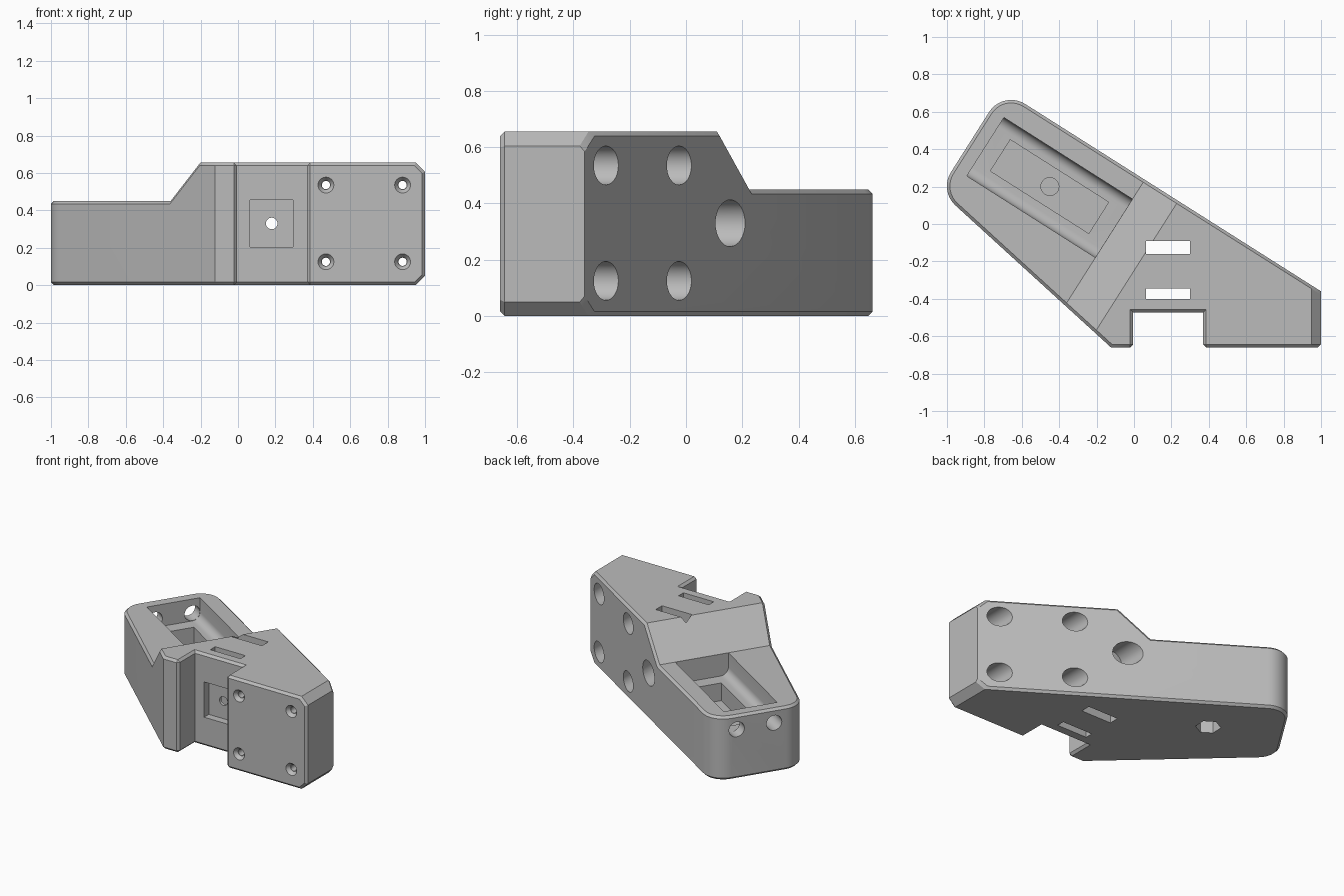
import bpy, bmesh
from math import sin, cos, radians
from mathutils import Vector

old = bpy.data.objects.get("Cube")
if old:
    bpy.data.objects.remove(old)

grey = bpy.data.materials.new("plain_grey")
grey.use_nodes = True
colour = (0.5, 0.5, 0.5, 1)
grey.diffuse_color = colour
grey.node_tree.nodes["Principled BSDF"].inputs["Base Color"].default_value = colour

# The arm axis u is turned away from x; v points across the arm to the back
TURN = radians(-32.4)


def arm(u, v, z):
    return Vector((u * cos(TURN) - v * sin(TURN), u * sin(TURN) + v * cos(TURN), z))


def plan(x, y, z):
    return Vector((x, y, z))


def along_y(x, z, y):
    return Vector((x, y, z))


def along_u(v, z, u):
    return arm(u, v, z)


def along_v(u, z, v):
    return arm(u, v, z)


def arc(cx, cy, r, start, end, steps):
    angles = [radians(start + (end - start) * i / steps) for i in range(steps + 1)]
    return [(cx + r * cos(a), cy + r * sin(a)) for a in angles]


def circle(cx, cy, r, n=32):
    return arc(cx, cy, r, 0, 360, n)[:-1]


def rect(x0, x1, y0, y1):
    return [(x0, y0), (x1, y0), (x1, y1), (x0, y1)]


def prism(name, place, start, h0, h1, end=None):
    """Solid between two matching profiles at heights h0 and h1."""
    bm = bmesh.new()
    a = [bm.verts.new(place(*p, h0)) for p in start]
    b = [bm.verts.new(place(*p, h1)) for p in (end or start)]
    bm.faces.new(a)
    bm.faces.new(b)
    n = len(a)
    for i in range(n):
        bm.faces.new((a[i], a[(i + 1) % n], b[(i + 1) % n], b[i]))
    bmesh.ops.recalc_face_normals(bm, faces=bm.faces)
    mesh = bpy.data.meshes.new(name)
    bm.to_mesh(mesh)
    bm.free()
    obj = bpy.data.objects.new(name, mesh)
    bpy.context.collection.objects.link(obj)
    mesh.materials.append(grey)
    return obj


def cut(place, start, h0, h1, end=None):
    cutter = prism("cutter", place, start, h0, h1, end)
    cutter.hide_render = True
    mod = body.modifiers.new("cut", "BOOLEAN")
    mod.operation = "DIFFERENCE"
    mod.solver = "EXACT"
    mod.object = cutter
    bpy.context.view_layer.objects.active = body
    bpy.ops.object.modifier_apply(modifier=mod.name)
    bpy.data.objects.remove(cutter)


# Angled body with rounded arm end and a notch in the front
H, LOW = 0.655, 0.45
NOTCH = (-0.005, 0.37)
corners = arc(-0.835, 0.09, 0.14, 90, 180, 10) + arc(-0.835, -0.29, 0.14, 180, 259, 9)
outline = [tuple(arm(u, v, 0).xy) for u, v in corners]
outline += [(-0.123, -0.66), (NOTCH[0], -0.66), (NOTCH[0], -0.473),
            (NOTCH[1], -0.473), (NOTCH[1], -0.66), (1, -0.66), (1, -0.36)]
body = prism("angled_bracket", plan, outline, 0, H)

# Lowered arm with sloping step
cut(along_v, [(-1.3, LOW), (-0.078, LOW), (0.232, LOW + 0.3), (-1.3, LOW + 0.3)], -1.2, 0.8)
# Wide chamfers above and below the end face
for z, s in ((H, 1), (0, -1)):
    cut(along_y, [(0.95, z), (1.05, z - 0.1 * s), (1.05, z + 0.1 * s), (0.95, z + 0.1 * s)], -1, 0)

# Narrow chamfer around the rims and on the front uprights
bm = bmesh.new()
bm.from_mesh(body.data)
bmesh.ops.remove_doubles(bm, verts=bm.verts, dist=0.0001)
bmesh.ops.dissolve_limit(bm, angle_limit=radians(1), verts=bm.verts, edges=bm.edges)
bm.normal_update()
rims = []
for e in bm.edges:
    if len(e.link_faces) != 2:
        continue
    flat = sorted(abs(f.normal.z) for f in e.link_faces)
    p, q = (v.co for v in e.verts)
    end_edge = min(p.x, q.x) > 0.999
    rim = flat[0] < 0.1 and flat[1] > 0.5 and not end_edge
    upright = abs(p.z - q.z) > 0.3 and max(p.y, q.y) < -0.65 and p.x > -0.05 and q.x > -0.05
    if rim or upright:
        rims.append(e)
bmesh.ops.bevel(bm, geom=rims, offset=0.016, offset_type="OFFSET", segments=1,
                profile=0.5, affect="EDGES", clamp_overlap=True)
bm.to_mesh(body.data)
bm.free()

# Arm pocket with rounded lower corners, and two rod holes in the end wall
MID, ROD, R, ZC = -0.077, 0.13, 0.055, 0.35
trough = arc(MID - ROD, ZC, R, 180, 270, 8) + arc(MID + ROD, ZC, R, 270, 360, 8)
trough += [(MID + ROD + R, 0.6), (MID - ROD - R, 0.6)]
cut(along_u, trough, -0.892, -0.079)
for side in (-1, 1):
    cut(along_u, circle(MID + side * ROD, ZC, R - 0.002), -1.1, -0.85)

# Deeper well, screw hole and hexagonal nut recess beneath
cut(arm, rect(-0.8, -0.177, -0.172, 0.026), 0.17, 0.4)
cut(arm, circle(-0.487, -0.072, 0.048), 0.12, 0.2)
cut(arm, circle(-0.487, -0.072, 0.082, 6), -0.1, 0.11)

# Corner screws: countersink, shaft and wide bore from the back
for x in (0.47, 0.88):
    for z in (0.125, 0.535):
        cut(along_y, circle(x, z, 0.022, 20), -0.8, -0.4)
        cut(along_y, circle(x, z, 0.044), -0.662, -0.635, circle(x, z, 0.024))
        cut(along_y, circle(x, z, 0.069), -0.52, 0.4)

# Centre bolt: square recess, shaft and bore from the back
cut(along_y, rect(0.065, 0.295, 0.205, 0.455), -0.6, -0.42)
cut(along_y, circle(0.18, 0.33, 0.031, 20), -0.5, 0.1)
cut(along_y, circle(0.183, 0.33, 0.083), 0.0, 0.5)

# Strap slots
for y0, y1 in ((-0.16, -0.09), (-0.4, -0.345)):
    cut(plan, rect(0.063, 0.3, y0, y1), -0.2, 0.9)

bpy.ops.object.select_all(action="DESELECT")
body.select_set(True)
bpy.context.view_layer.objects.active = body
bpy.ops.object.shade_smooth_by_angle(angle=radians(30))
